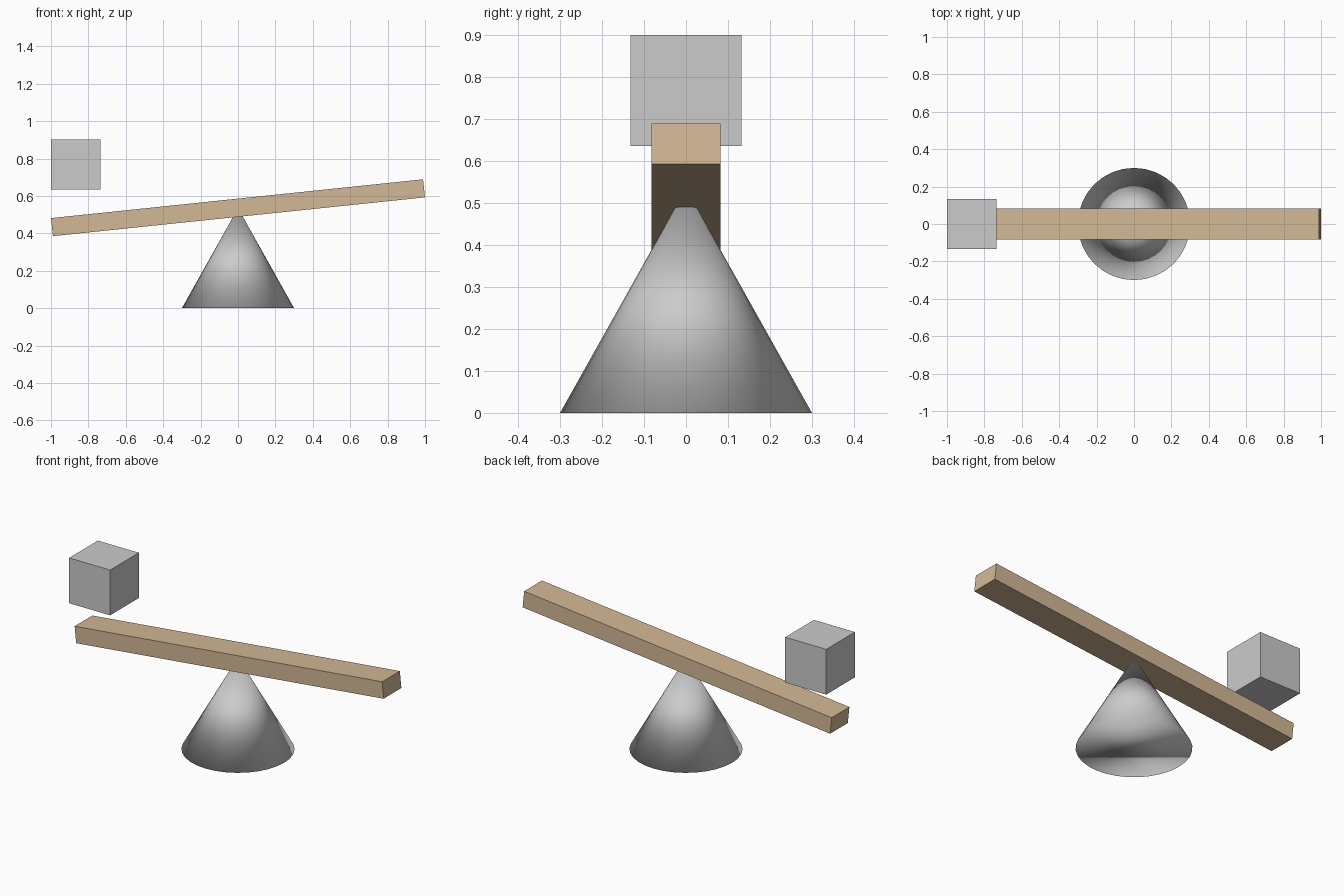
import bpy
from math import radians

if "Cube" in bpy.data.objects:
    bpy.data.objects.remove(bpy.data.objects["Cube"])

CONE_HEIGHT = 0.535
TILT = radians(-5.95)


def box(name, size, location, tilt=0.0):
    bpy.ops.mesh.primitive_cube_add(size=1, location=location, rotation=(0, tilt, 0))
    obj = bpy.context.object
    obj.name = name
    obj.scale = size
    bpy.ops.object.transform_apply(location=False, rotation=False, scale=True)
    return obj


# Pivot cone, fully smooth shaded, its tip buried in the plank
bpy.ops.mesh.primitive_cone_add(vertices=32, radius1=0.3, radius2=0, depth=CONE_HEIGHT,
                                location=(0, 0, CONE_HEIGHT / 2))
cone = bpy.context.object
cone.name = "pivot_cone"
bpy.ops.object.shade_smooth()

# Tilted wooden plank
plank = box("plank", (2.0, 0.164, 0.097), (0, 0, 0.537), TILT)
wood = bpy.data.materials.new("wood")
wood.diffuse_color = (0.65, 0.48, 0.30, 1)
wood.use_nodes = True
wood.node_tree.nodes["Principled BSDF"].inputs["Base Color"].default_value = wood.diffuse_color
plank.data.materials.append(wood)

# Weight hovering above the low end
box("weight_cube", (0.265, 0.265, 0.265), (-0.867, 0, 0.768))
